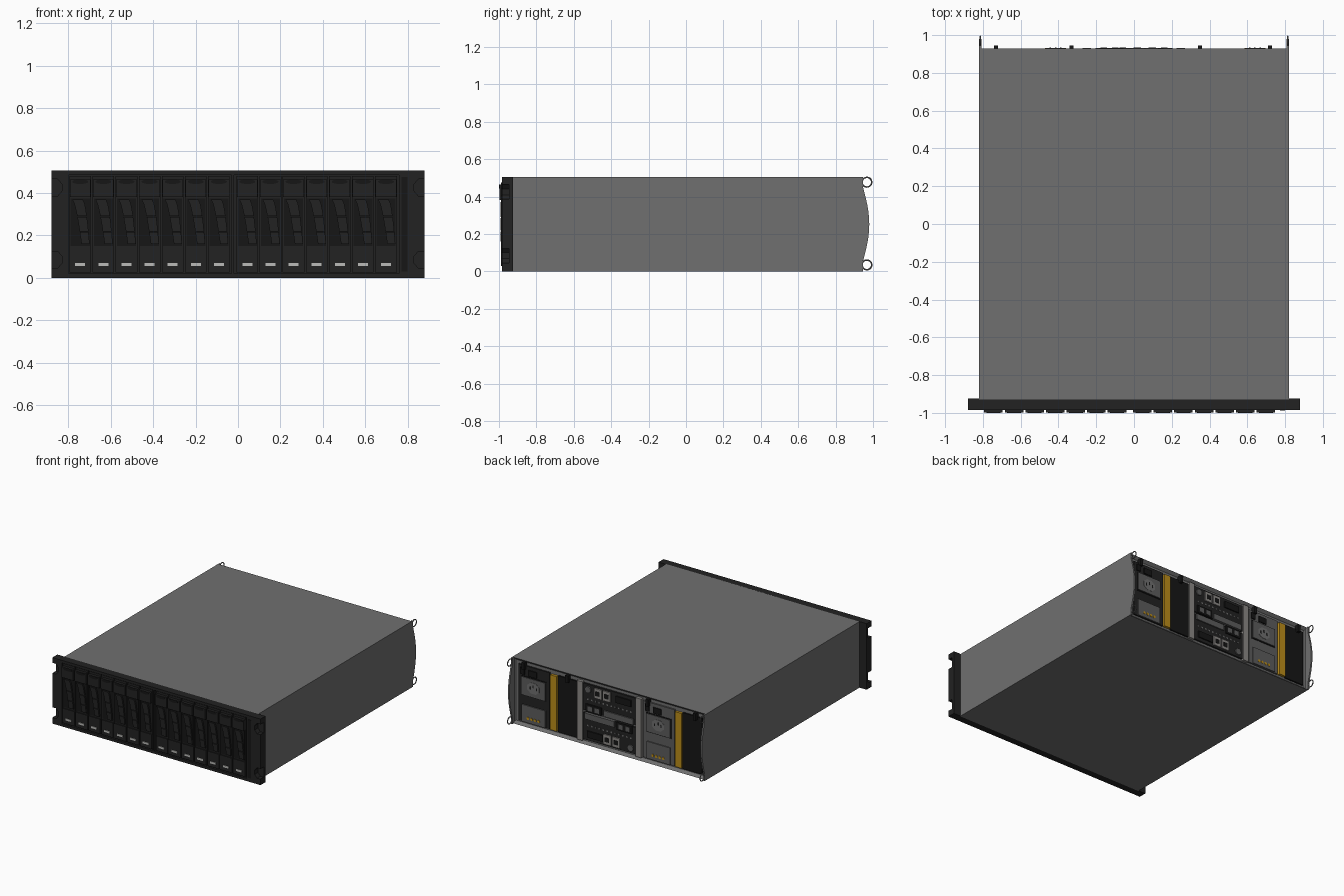
import bpy, bmesh, math
from mathutils import Matrix

cube = bpy.data.objects.get("Cube")
if cube:
    bpy.data.objects.remove(cube)


def material(name, r, g, b):
    m = bpy.data.materials.new(name)
    m.use_nodes = True
    m.diffuse_color = (r, g, b, 1)
    shader = next(n for n in m.node_tree.nodes if n.type == "BSDF_PRINCIPLED")
    shader.inputs["Base Color"].default_value = (r, g, b, 1)
    shader.inputs["Roughness"].default_value = 0.7
    return m


steel = material("steel grey", .16, .16, .16)
light = material("light grey", .26, .25, .24)
mid = material("mid grey", .11, .11, .11)
black = material("bezel black", .016, .016, .016)
dark = material("deep black", .008, .008, .008)
white = material("label white", .5, .5, .48)
amber = material("amber", .5, .27, .01)


def finish(name, bm, mat):
    bmesh.ops.recalc_face_normals(bm, faces=bm.faces)
    mesh = bpy.data.meshes.new(name)
    bm.to_mesh(mesh)
    bm.free()
    mesh.materials.append(mat)
    obj = bpy.data.objects.new(name, mesh)
    bpy.context.collection.objects.link(obj)
    return obj


def box(name, mat, x, y, z):
    """Box from three (low, high) ranges."""
    bm = bmesh.new()
    bmesh.ops.create_cube(bm, size=1)
    for v in bm.verts:
        v.co = [r[0] if c < 0 else r[1] for c, r in zip(v.co, (x, y, z))]
    return finish(name, bm, mat)


def plate(name, mat, cx, cz, w, h, y):
    """Box facing front or back, given by its centre and size."""
    return box(name, mat, (cx - w / 2, cx + w / 2), y, (cz - h / 2, cz + h / 2))


def extrude(name, mat, points, offset):
    """Closed outline pushed along an offset."""
    bm = bmesh.new()
    face = bm.faces.new([bm.verts.new(p) for p in points])
    out = bmesh.ops.extrude_face_region(bm, geom=[face])["geom"]
    bmesh.ops.translate(bm, vec=offset, verts=[g for g in out if isinstance(g, bmesh.types.BMVert)])
    return finish(name, bm, mat)


def disc(name, mat, cx, cz, rx, rz, y, sides=16):
    turn = [math.tau * (i + .5) / sides for i in range(sides)]
    points = [(cx + rx * math.cos(t), y[0], cz + rz * math.sin(t)) for t in turn]
    return extrude(name, mat, points, (0, y[1] - y[0], 0))


TOP, HALF, BACK = .505, .82, .93

# Chassis: box whose rear face is inset and sunk
bm = bmesh.new()
bmesh.ops.create_cube(bm, size=1)
for v in bm.verts:
    v.co = (v.co.x * HALF * 2, v.co.y * BACK * 2, (v.co.z + .5) * TOP)
rear = max(bm.faces, key=lambda f: f.calc_center_median().y)
bmesh.ops.inset_region(bm, faces=[rear], thickness=.028)
bmesh.ops.translate(bm, vec=(0, -.02, 0), verts=rear.verts)
finish("chassis", bm, steel)

# Rear side flaps and pull rings
for side, s in (("left", 1), ("right", -1)):
    arc = [(.945 + .035 * math.sin(math.pi * i / 12), .05 + .405 * i / 12) for i in range(13)]
    outline = [(.9, 0), (.945, 0)] + arc + [(.945, TOP), (.9, TOP)]
    extrude(side + "_rear_flap", steel, [(s * HALF, y, z) for y, z in outline], (-s * .012, 0, 0))
    for level, z in (("upper", .477), ("lower", .035)):
        bpy.ops.mesh.primitive_torus_add(
            major_radius=.026, minor_radius=.004, major_segments=20, minor_segments=6,
            location=(s * (HALF - .006), .967, z), rotation=(0, math.pi / 2, 0))
        ring = bpy.context.object
        ring.name = f"{side}_{level}_ring"
        ring.data.materials.append(steel)
        bpy.ops.object.shade_smooth_by_angle()

# Front bezel: back plate, rails and notched ears
FRONT = (-.985, -.935)
box("bezel_back_plate", black, (-.88, .88), (-.94, -.925), (0, TOP))
box("bezel_top_rail", black, (-.80, .76), FRONT, (.485, TOP))
box("bezel_bottom_rail", black, (-.80, .76), FRONT, (0, .02))
box("bezel_center_post", black, (-.03, -.02), FRONT, (.02, .485))
for side, x in (("right", (-.88, -.80)), ("left", (.76, .88))):
    ear = box(side + "_ear", black, x, FRONT, (0, TOP))
    edge = -.865 if side == "right" else .865
    for i, z in enumerate((.425, .085)):
        cutter = disc("notch_cutter", black, edge, z, .037, .043, (-1.1, -.945), 8)
        cutter.hide_render = True
        mod = ear.modifiers.new("notch", "BOOLEAN")
        mod.operation, mod.object, mod.solver = "DIFFERENCE", cutter, "EXACT"
        bpy.context.view_layer.objects.active = ear
        bpy.ops.object.modifier_apply(modifier=mod.name)
        bpy.data.objects.remove(cutter)
box("status_strip", dark, (.772, .80), (-.988, -.98), (.03, .475))


# Drive carriers with curved handle, latch and label
def drive(n, cx):
    tag = f"drive_{n}_"
    plate(tag + "carrier", black, cx, .252, .102, .455, (-.978, -.935))
    plate(tag + "lower_panel", black, cx, .085, .1, .112, (-.985, -.97))
    plate(tag + "latch_block", black, cx, .423, .098, .082, (-.998, -.97))
    disc(tag + "latch", dark, cx, .453, .038, .011, (-1, -.99))
    plate(tag + "handle_well", dark, cx, .262, .09, .225, (-.98, -.97))

    def edge(t, side):
        return (cx - .013 + .038 * t ** .6 + side * (.025 - .006 * t), -.992, .37 - .21 * t)
    for k, (a, b) in enumerate(((0, .38), (.4, .72), (.74, 1))):
        ts = [a + (b - a) * i / 4 for i in range(5)]
        points = [edge(t, -1) for t in ts] + [edge(t, 1) for t in reversed(ts)]
        extrude(f"{tag}handle_{k}", black, points, (0, .015, 0))
    plate(tag + "label", white, cx, .063, .047, .015, (-.989, -.98))


for i in range(7):
    drive(i + 1, -.744 + .109 * i)
    drive(i + 8, .044 + .109 * i)

FLOOR = BACK - .022


# Power units at the rear, laid out from the +x edge
def power_unit(side, x, face):
    tag = side + "_power_"
    y = (FLOOR, BACK - .008)
    raised = (FLOOR, BACK)
    plate(tag + "face", face, x - .135, .248, .265, .43, y)
    plate(tag + "inlet_frame", dark, x - .135, .31, .215, .15, (FLOOR, BACK - .005))
    plate(tag + "inlet", mid, x - .135, .31, .2, .135, raised)
    disc(tag + "socket", steel, x - .135, .31, .055, .045, (FLOOR, BACK + .002), 8)
    for k in (-1, 0, 1):
        plate(f"{tag}pin_{k + 1}", dark, x - .135 + k * .028, .31 + .015 * (k == 0), .008, .02,
              (FLOOR, BACK + .004))
    plate(tag + "switch", dark, x - .125, .415, .07, .045, raised)
    plate(tag + "catch", dark, x - .04, .42, .035, .05, raised)
    plate(tag + "lower_cover", mid, x - .135, .1, .2, .13, raised)
    for k in range(4):
        disc(f"{tag}lamp_{k}", amber, x - .09 - k * .03, .07, .011, .011, (FLOOR, BACK + .003), 8)
    plate(tag + "amber_strip", amber, x - .305, .245, .055, .42, raised)
    plate(tag + "fan_grille", dark, x - .42, .245, .165, .43, y)


power_unit("left", .775, black)
power_unit("right", -.28, mid)

# Rear dividers and top clips
for side, x in (("left", .247), ("right", -.25)):
    plate(side + "_divider", light, x, .25, .046, .45, (FLOOR, BACK + .003))
for i, x in enumerate((-.73, -.33, .35, .72)):
    plate(f"clip_{i}", dark, x, .465, .022, .055, (FLOOR, BACK + .014))


# Two controllers, the lower one turned half round
def controller(tag, s, ports):
    def at(z):
        return .25 + s * z
    y = (FLOOR, BACK - .006)
    raised = (FLOOR, BACK + .003)
    plate(tag + "face", black, 0, at(.112), .446, .205, y)
    for k, x in enumerate(ports):
        plate(f"{tag}port_{k}", light, x, at(.165), .064, .075, raised)
        plate(f"{tag}port_hole_{k}", dark, x, at(.165), .036, .034, (FLOOR, BACK + .005))
    disc(tag + "round_port", mid, s * .18, at(.175), .025, .025, raised)
    plate(tag + "connector", dark, -s * .12, at(.165), .13, .05, raised)
    plate(tag + "lever", mid, -s * .08, at(.03), .25, .045, raised)
    plate(tag + "lever_end", dark, s * .13, at(.035), .13, .06, raised)
    for k in range(2):
        plate(f"{tag}lever_key_{k}", mid, s * (.1 + k * .06), at(.035), .035, .035, (FLOOR, BACK + .005))
    for k in range(12):
        plate(f"{tag}vent_{k}", steel, -.18 + k * .033, at(.1), .012, .012, (FLOOR, BACK - .004))


controller("upper_controller_", 1, (.095, .02))
controller("lower_controller_", -1, (.015, -.06))
